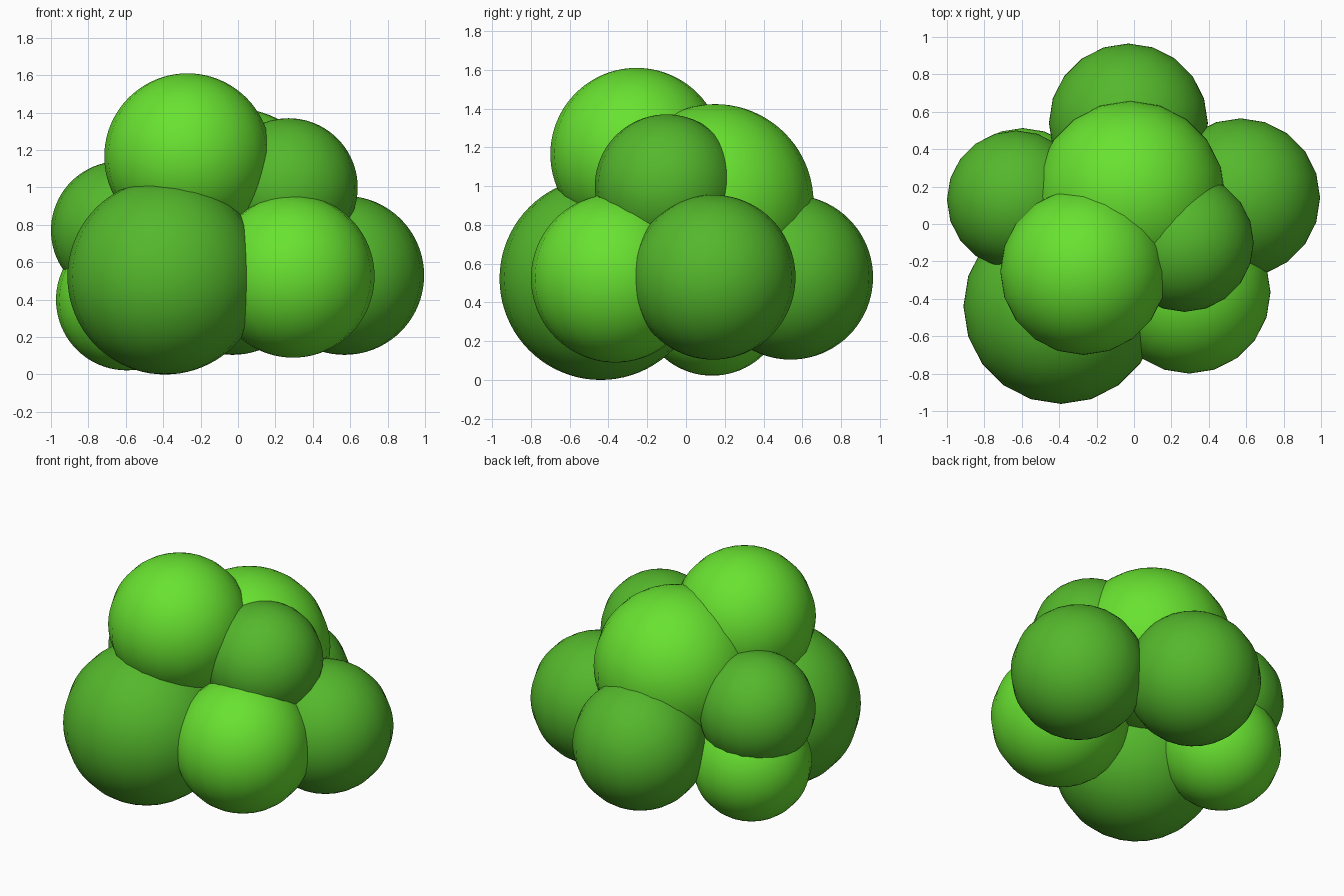
import bpy

if "Cube" in bpy.data.objects:
    bpy.data.objects.remove(bpy.data.objects["Cube"])

# Two greens, alternating over the foliage
def make_material(name, color):
    mat = bpy.data.materials.new(name)
    mat.diffuse_color = color
    mat.use_nodes = True
    mat.node_tree.nodes["Principled BSDF"].inputs["Base Color"].default_value = mat.diffuse_color
    return mat

light = make_material("light_leaf_green", (0.14, 0.76, 0.03, 1))
dark = make_material("dark_leaf_green", (0.09, 0.48, 0.025, 1))

# One leafy ball: few sides around, a fine profile, smooth shading
def leaf_ball(name, center, radius, mat):
    bpy.ops.mesh.primitive_uv_sphere_add(segments=20, ring_count=40,
                                         radius=radius, location=center)
    ob = bpy.context.object
    ob.name = name
    ob.data.materials.append(mat)
    bpy.ops.object.shade_smooth()

# Bush: overlapping balls of leaves
balls = [
    ("front_left_ball", (-0.39, -0.44, 0.522), 0.522, dark),
    ("front_right_ball", (0.295, -0.365, 0.525), 0.435, light),
    ("right_ball", (0.57, 0.14, 0.53), 0.425, dark),
    ("back_ball", (-0.03, 0.54, 0.53), 0.425, dark),
    ("left_lower_ball", (-0.595, 0.135, 0.40), 0.378, light),
    ("left_upper_ball", (-0.63, 0.13, 0.77), 0.37, dark),
    ("middle_ball", (-0.02, 0.15, 0.915), 0.508, light),
    ("right_upper_ball", (0.27, -0.10, 1.0), 0.37, dark),
    ("top_ball", (-0.27, -0.255, 1.165), 0.445, light),
]
for ball in balls:
    leaf_ball(*ball)
